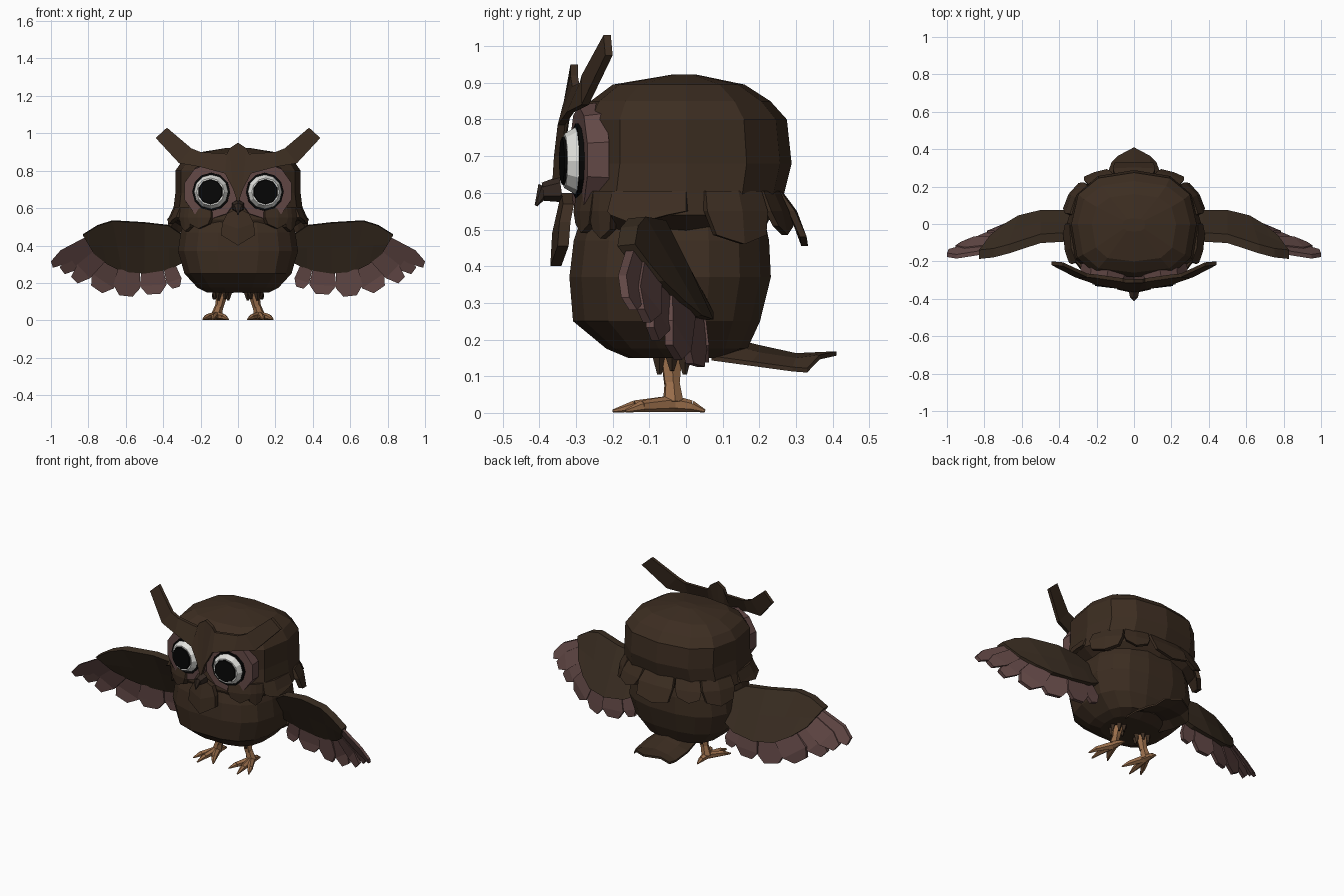
import bpy, bmesh, math
from mathutils import Vector, Matrix

cube = bpy.data.objects.get("Cube")
if cube:
    bpy.data.objects.remove(cube)


def material(name, rgb):
    m = bpy.data.materials.new(name)
    m.use_nodes = True
    m.diffuse_color = (*rgb, 1)
    m.node_tree.nodes["Principled BSDF"].inputs["Base Color"].default_value = (*rgb, 1)
    return m


BROWN = material("dark brown plumage", (.045, .026, .015))
WING = material("wing brown", (.043, .027, .016))
PINK = material("dusky rose feathers", (.125, .066, .062))
LEG = material("tan legs", (.32, .155, .07))
BEAK = material("beak brown", (.035, .022, .016))
WHITE = material("eye white", (.75, .75, .72))
BLACK = material("pupil black", (.002, .002, .002))


def finish(name, bm, mat, mirror=False):
    bmesh.ops.recalc_face_normals(bm, faces=bm.faces)
    mesh = bpy.data.meshes.new(name)
    bm.to_mesh(mesh)
    bm.free()
    mesh.materials.append(mat)
    ob = bpy.data.objects.new(name, mesh)
    bpy.context.scene.collection.objects.link(ob)
    if mirror:
        ob.modifiers.new("mirror", 'MIRROR').use_mirror_merge = False
    return ob


def add_slab(bm, rows, offset):
    """Closed slab from a grid of points, thickened by an offset."""
    off = Vector(offset)
    a = [[bm.verts.new(p) for p in r] for r in rows]
    b = [[bm.verts.new(Vector(p) + off) for p in r] for r in rows]
    nr, nc = len(rows), len(rows[0])
    for g in (a, b):
        for i in range(nr - 1):
            for j in range(nc - 1):
                bm.faces.new((g[i][j], g[i][j+1], g[i+1][j+1], g[i+1][j]))
    edge = [(0, j) for j in range(nc)] + [(i, nc-1) for i in range(1, nr)]
    edge += [(nr-1, j) for j in range(nc-2, -1, -1)] + [(i, 0) for i in range(nr-2, 0, -1)]
    for (i, j), (k, l) in zip(edge, edge[1:] + edge[:1]):
        bm.faces.new((a[i][j], a[k][l], b[k][l], b[i][j]))


def slab(name, rows, offset, mat):
    bm = bmesh.new()
    add_slab(bm, rows, offset)
    return finish(name, bm, mat, True)


def ring_point(ang, z, w, front, back):
    """Point on an outline that is squarer at the front; 90 degrees is the back."""
    c, s = math.cos(ang), math.sin(ang)
    power = lambda v: math.copysign(abs(v) ** (.8 if s > 0 else .66), v)
    return Vector((w * power(c), (back if s > 0 else -front) * power(s), z))


def loft(name, rings, mat, n, turn):
    bm = bmesh.new()
    loops = [[bm.verts.new(ring_point(math.tau * (i + turn) / n, *r)) for i in range(n)] for r in rings]
    for a, b in zip(loops, loops[1:]):
        for i in range(n):
            k = (i + 1) % n
            bm.faces.new((a[i], a[k], b[k], b[i]))
    bm.faces.new(loops[0])
    bm.faces.new(loops[-1])
    return finish(name, bm, mat)


def add_cone(bm, p, q, r1, r2, n=6):
    p, q = Vector(p), Vector(q)
    d = q - p
    rot = d.to_track_quat('Z', 'Y').to_matrix().to_4x4()
    bmesh.ops.create_cone(bm, cap_ends=True, segments=n, radius1=r1, radius2=r2,
                          depth=d.length, matrix=Matrix.Translation((p + q) / 2) @ rot)


def cones(name, specs, mat, n=6):
    bm = bmesh.new()
    for s in specs:
        add_cone(bm, *s, n)
    return finish(name, bm, mat, True)


# Body and head
loft("body", [(.15, .17, -.16, .1), (.175, .22, -.22, .17), (.25, .29, -.312, .205),
              (.37, .325, -.322, .235), (.47, .31, -.31, .23), (.56, .28, -.28, .21)], BROWN, 16, .5)
loft("head", [(.48, .27, -.28, .2), (.54, .36, -.305, .235), (.6, .345, -.3, .268),
              (.68, .335, -.285, .288), (.8, .335, -.285, .275), (.85, .3, -.26, .23),
              (.895, .225, -.2, .16), (.922, .06, -.04, .03)], BROWN, 12, 0)

# Neck feathers hanging from the head: angle, half width, bottom height, flare
bm = bmesh.new()
for deg, half, low, flare in [(-62, 13, .49, 1.02), (-42, 10, .475, 1.0), (-16, 16, .515, 1.1),
                              (28, 20, .46, 1.12), (63, 13, .485, 1.16), (90, 12, .455, 1.27)]:
    def at(d, z, k):
        return ring_point(math.radians(deg + d * half), z, .345 * k, -.305 * k, .262 * k)
    top = [at(d, .605, 1.0) for d in (-1, 0, 1)]
    mid = [at(d, .55, (1 + flare) / 2 + .02) for d in (-1, 0, 1)]
    tip = [at(-.8, low + .025, flare), at(0, low, flare), at(.8, low + .025, flare)]
    inward = at(0, 0, 1) * -.07
    add_slab(bm, [top, mid, tip], inward)
finish("neck_feathers", bm, BROWN, True)

# Brow with swept tufts
slab("brow_tufts",
     [[(0, -.315, .95), (.045, -.315, .92), (.06, -.31, .89), (.2, -.29, .9), (.25, -.285, .92), (.38, -.225, 1.03)],
      [(0, -.365, .62), (.025, -.36, .7), (.07, -.35, .785), (.2, -.325, .82), (.315, -.285, .84), (.44, -.22, .975)]],
     (0, .02, 0), BROWN)

# Face discs and eyes, turned slightly outward
disc = Vector((.147, -.293, .69))
cones("face_discs", [(disc + Vector((-.01, .058, 0)), disc, .157, .148)], PINK, 10)
axis = Vector((.12, -1, 0)).normalized()
along = lambda d: Vector((.143, -.296, .687)) + axis * d
cones("eye_rims", [(along(-.04), along(.006), .104, .102)], BLACK, 12)
cones("eye_whites", [(along(0), along(.036), .095, .074)], WHITE, 12)
cones("pupils", [(along(.03), along(.043), .07, .064)], BLACK, 10)

# Beak and chin bib
cones("beak", [((0, -.34, .61), (0, -.39, .603), .036, .025),
               ((0, -.382, .614), (0, -.409, .565), .023, .004)], BEAK)
slab("chin_bib",
     [[(0, -.34, .6), (.06, -.335, .57)], [(0, -.365, .49), (.085, -.345, .52)],
      [(0, -.37, .4), (.09, -.35, .455)]], (0, .03, 0), BROWN)


# Wings slope back below the leading edge, hang straight, and sweep forward at the tip
def wing_point(x, z, lift=0):
    return Vector((x, .045 - .5 * max(0, z - .27) - .42 * max(0, x - .55) + lift, z))


upper = [(.29, .45), (.37, .505), (.5, .52), (.67, .53), (.75, .505), (.83, .455)]
lower = [(.29, .31), (.37, .27), (.5, .25), (.62, .26), (.7, .3), (.77, .355)]
middle = [((a[0] + b[0]) / 2, (a[1] + b[1]) / 2) for a, b in zip(upper, lower)]
slab("wing_coverts", [[wing_point(*p, -.022) for p in upper],
                      [wing_point(*p, -.022) for p in middle],
                      [wing_point(*p, -.018) for p in lower]], (0, .048, .005), WING)

bm = bmesh.new()
feathers = [(.76, .44, 1.0, .298, .04), (.74, .41, .94, .265, .045), (.71, .37, .875, .215, .05),
            (.65, .32, .755, .165, .072), (.58, .3, .6, .13, .072),
            (.46, .3, .45, .14, .072), (.37, .3, .33, .175, .042)]
for i, (bx, bz, tx, tz, w) in enumerate(feathers):
    d = Vector((tx - bx, tz - bz))
    side = Vector((-d.y, d.x)).normalized() * w
    rows = []
    for t, k in ((0, .75), (.7, 1), (1, .5)):
        c = Vector((bx, bz)) + d * t
        rows.append([wing_point(min(c.x + s * side.x * k, 1), c.y + s * side.y * k, .006 * (i % 2) - .01)
                     for s in (-1, 1)])
    add_slab(bm, rows, (0, .022, 0))
finish("flight_feathers", bm, PINK, True)

# Tail fan: raised in the middle, folding down to the sides
slab("tail", [[(0, .1, .21), (.08, .1, .195), (.12, .07, .155)],
              [(0, .2, .185), (.085, .2, .165), (.14, .18, .14)],
              [(0, .3, .163), (.085, .3, .15), (.135, .29, .125)],
              [(0, .41, .168), (.085, .365, .158), (.12, .33, .122)]], (0, 0, -.012), BROWN)

# Legs, feet and thigh feathers
ankle = (.115, -.035, .025)
cones("legs", [((.08, -.04, .17), (.1, -.038, .07), .034, .022),
               ((.1, -.038, .08), ankle, .022, .03)], LEG)
toes = [(.165, -.12), (.13, -.14), (.075, -.125), (.113, .015)]
claws = [(.187, -.165), (.135, -.2), (.052, -.165), (.113, .052)]
parts = []
for t, c in zip(toes, claws):
    parts += [(ankle, (*t, .018), .023, .016), ((*t, .018), (*c, .005), .016, .004)]
cones("toes", parts, LEG)
bm = bmesh.new()
for i in range(6):
    a = math.tau * i / 6
    x, y = .082 + .035 * math.cos(a), -.038 + .04 * math.sin(a)
    add_cone(bm, (x, y, .18), (x + .006, y, .115 - .01 * (i % 2)), .026, .006, 4)
finish("thigh_feathers", bm, BROWN, True)
